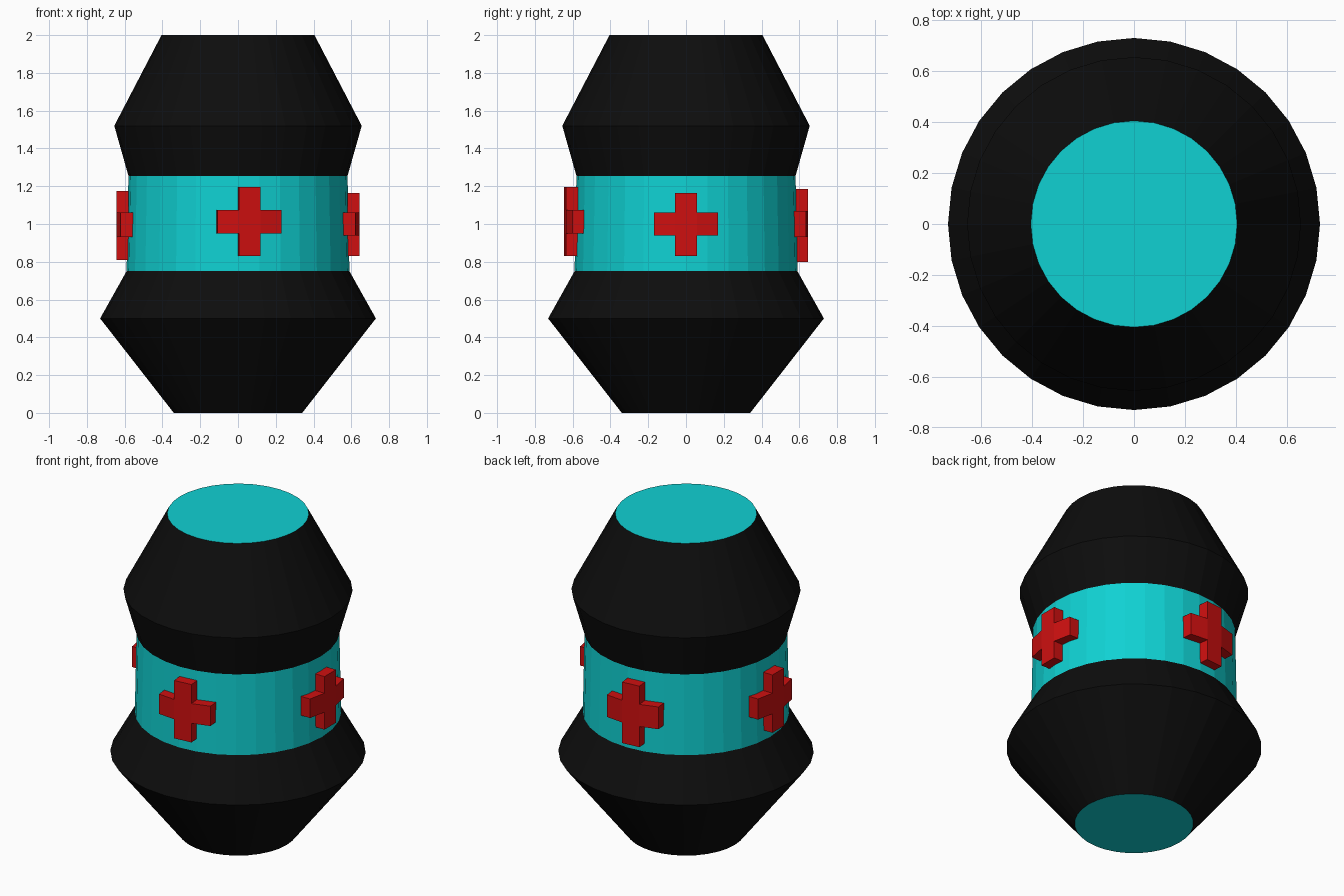
import bpy, bmesh, math
from mathutils import Vector

if "Cube" in bpy.data.objects:
    bpy.data.objects.remove(bpy.data.objects["Cube"])

SIDES = 32
STEP = 2 * math.pi / SIDES


def material(name, rgb):
    m = bpy.data.materials.new(name)
    m.diffuse_color = (*rgb, 1)
    m.use_nodes = True
    m.node_tree.nodes["Principled BSDF"].inputs["Base Color"].default_value = m.diffuse_color
    return m


black = material("black", (0.004, 0.004, 0.004))
cyan = material("cyan", (0.005, 0.64, 0.65))
red = material("red", (0.62, 0.005, 0.005))


def finish(bm, name, mats):
    bmesh.ops.recalc_face_normals(bm, faces=bm.faces)
    me = bpy.data.meshes.new(name)
    bm.to_mesh(me)
    bm.free()
    for m in mats:
        me.materials.append(m)
    ob = bpy.data.objects.new(name, me)
    bpy.context.collection.objects.link(ob)
    return ob


def lathe(name, profile, color_rule, mats, cap_bottom=False, cap_top=False):
    """Turn (radius, z) points around z; color_rule picks the slot of each strip."""
    bm = bmesh.new()
    rings = [[bm.verts.new((r * math.cos(i * STEP), r * math.sin(i * STEP), z))
              for i in range(SIDES)] for r, z in profile]
    for k, (a, b) in enumerate(zip(rings, rings[1:])):
        for i in range(SIDES):
            j = (i + 1) % SIDES
            bm.faces.new((a[i], a[j], b[j], b[i])).material_index = color_rule(k)
    # End discs use the second colour
    if cap_bottom:
        bm.faces.new(rings[0][::-1]).material_index = 1
    if cap_top:
        bm.faces.new(rings[-1]).material_index = 1
    return finish(bm, name, mats)


# Canister: black lower cone, cyan band, black upper cone, cyan end discs
profile = [(0.34, 0), (0.73, 0.5), (0.59, 0.75), (0.58, 1.255), (0.655, 1.52), (0.405, 2.0)]
lathe("canister_body", profile, lambda k: 1 if k == 2 else 0, [black, cyan], True, True)


def cross(name, degrees, z_levels):
    """Raised cross, three facets wide, that follows the curve of the band."""
    mid = math.radians(degrees)
    r = 0.582
    bm = bmesh.new()
    grid = [[bm.verts.new((r * math.cos(mid + (c - 1.5) * STEP),
                           r * math.sin(mid + (c - 1.5) * STEP), z))
             for c in range(4)] for z in z_levels]
    for row in range(3):
        for col in range(3):
            if row == 1 or col == 1:
                bm.faces.new((grid[row][col], grid[row][col + 1],
                              grid[row + 1][col + 1], grid[row + 1][col]))
    bmesh.ops.delete(bm, geom=[v for v in bm.verts if not v.link_faces], context='VERTS')
    out = bmesh.ops.extrude_face_region(bm, geom=list(bm.faces), use_keep_orig=True)
    moved = [g for g in out["geom"] if isinstance(g, bmesh.types.BMVert)]
    bmesh.ops.translate(bm, verts=moved,
                        vec=Vector((math.cos(mid), math.sin(mid), 0)) * 0.064)
    return finish(bm, name, [red])


# Four crosses around the band
half = 360 / SIDES / 2
cross("front_cross", -90 + half, (0.83, 0.95, 1.075, 1.195))
cross("right_cross", 0, (0.83, 0.94, 1.06, 1.165))
cross("back_cross", 90 + half, (0.80, 0.93, 1.07, 1.185))
cross("left_cross", 180, (0.81, 0.93, 1.06, 1.175))
